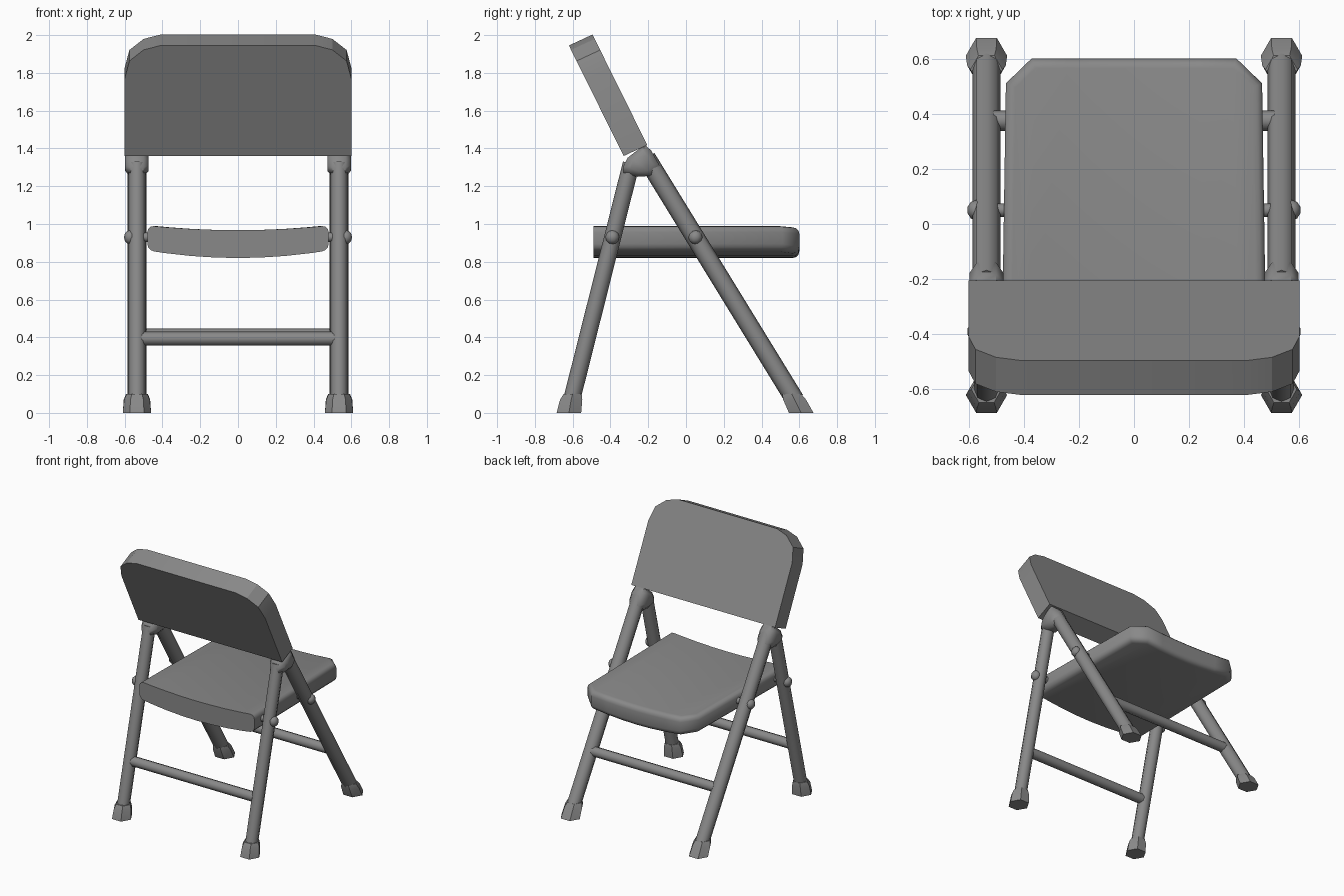
import bpy, bmesh, math
from mathutils import Vector

if "Cube" in bpy.data.objects:
    bpy.data.objects.remove(bpy.data.objects["Cube"], do_unlink=True)

grey = bpy.data.materials.new("painted grey")
grey.use_nodes = True
COLOUR = (0.25, 0.25, 0.25, 1)
grey.diffuse_color = COLOUR
grey.node_tree.nodes["Principled BSDF"].inputs["Base Color"].default_value = COLOUR


def finish(name, bm, angle=None):
    """Turn a bmesh into a named grey object, smooth below the given angle."""
    bmesh.ops.recalc_face_normals(bm, faces=bm.faces)
    mesh = bpy.data.meshes.new(name)
    bm.to_mesh(mesh)
    bm.free()
    mesh.materials.append(grey)
    ob = bpy.data.objects.new(name, mesh)
    bpy.context.collection.objects.link(ob)
    if angle:
        bpy.ops.object.select_all(action='DESELECT')
        ob.select_set(True)
        bpy.context.view_layer.objects.active = ob
        bpy.ops.object.shade_smooth_by_angle(angle=math.radians(angle))
    return ob


def loft(bm, rings):
    """Join rings of equal length into a closed solid."""
    loops = [[bm.verts.new(p) for p in ring] for ring in rings]
    n = len(loops[0])
    for a, b in zip(loops, loops[1:]):
        for i in range(n):
            j = (i + 1) % n
            bm.faces.new((a[i], a[j], b[j], b[i]))
    bm.faces.new(loops[0][::-1])
    bm.faces.new(loops[-1])


def tube(name, start, end, radius, sides=8):
    start, end = Vector(start), Vector(end)
    axis = end - start
    turn = axis.to_track_quat('Z', 'Y')
    bm = bmesh.new()
    loft(bm, [[c + turn @ Vector((radius * math.cos(t), radius * math.sin(t), 0))
               for t in (math.tau * i / sides for i in range(sides))]
              for c in (start, end)])
    return finish(name, bm, 50)


def foot(name, x, levels):
    """Hexagonal rubber foot; levels are (y, z, radius)."""
    bm = bmesh.new()
    loft(bm, [[(x + r * math.cos(i * math.pi / 3), y + r * math.sin(i * math.pi / 3), z)
               for i in range(6)] for y, z, r in levels])
    return finish(name, bm, 40)


def bolt(name, x, y, z):
    bm = bmesh.new()
    bmesh.ops.create_uvsphere(bm, u_segments=10, v_segments=6, radius=0.037)
    for v in bm.verts:
        v.co = Vector((v.co.x * 0.9 + x, v.co.y + y, v.co.z + z))
    return finish(name, bm, 60)


# Backrest: rounded-top slab swept through its thickness
bottom = Vector((0, -0.33, 1.36))
rise = Vector((0, -0.29, 0.585))
depth = Vector((0, 0.125, 0.058))
half = [(0.6, 0), (0.6, 0.7), (0.575, 0.86), (0.5, 0.96), (0.41, 1)]
outline = half + [(-x, t) for x, t in reversed(half)]
bm = bmesh.new()
loft(bm, [[bottom + rise * t + depth * k + Vector((x, 0, 0)) for x, t in outline]
          for k in (0, 1)])
finish("backrest", bm, 20)

# Seat: strips across the width, dished, with rolled sides and back edge
bm = bmesh.new()
FRONT, BACK = -0.49, 0.6
columns = [(0.48, 0.51), (0.385, BACK), (0.25, BACK), (0.12, BACK), (0, BACK)]
columns += [(-x, y) for x, y in reversed(columns[:-1])]


def section(x, back):
    dish = (x / 0.48) ** 2
    top, base = 0.967 + 0.025 * dish, 0.82 + 0.04 * dish
    taper = 1 - 0.035 * (back - FRONT) / (BACK - FRONT)
    return [(x, FRONT, base), (x * taper, back, base), (x * taper, back, top), (x, FRONT, top)]


loft(bm, [section(x, y) for x, y in columns])
bmesh.ops.recalc_face_normals(bm, faces=bm.faces)
rim = [e for e in bm.edges
       if e.calc_face_angle(0) > 1.1 and max(v.co.y for v in e.verts) > 0
       and abs(e.verts[0].co.z - e.verts[1].co.z) < 0.05]
bmesh.ops.bevel(bm, geom=rim, offset=0.035, segments=3, profile=0.5, affect='EDGES')
finish("seat", bm, 50)

# Hinge profile in the side plane (y, z)
HINGE = [(-0.335, 1.30), (-0.31, 1.35), (-0.22, 1.42), (-0.185, 1.39),
         (-0.14, 1.31), (-0.18, 1.255), (-0.26, 1.25), (-0.33, 1.27)]
X = 0.535

for side, s in (("left", 1), ("right", -1)):
    x = s * X
    tube(f"front_leg_{side}", (x, -0.605, 0.07), (x, -0.29, 1.32), 0.045)
    tube(f"rear_leg_{side}", (x, 0.576, 0.07), (x, -0.21, 1.35), 0.05)
    foot(f"front_foot_{side}", x, [(-0.62, 0, 0.075), (-0.608, 0.07, 0.068), (-0.6, 0.1, 0.055)])
    foot(f"rear_foot_{side}", x, [(0.61, 0, 0.075), (0.575, 0.07, 0.07), (0.56, 0.1, 0.058)])
    # Bolts on the outer side of each leg
    bolt(f"front_bolt_{side}", s * 0.572, -0.39, 0.93)
    bolt(f"rear_bolt_{side}", s * 0.572, 0.05, 0.93)
    # Seat pivots reaching from legs to seat
    for part, y in (("front", -0.39), ("rear", 0.05)):
        tube(f"{part}_pivot_{side}", (s * 0.45, y, 0.93), (x, y, 0.93), 0.025)
    # Hinge block under the backrest, narrowing to its faces
    bm = bmesh.new()
    loft(bm, [[(x + dx, -0.235 + (y + 0.235) * k, 1.325 + (z - 1.325) * k) for y, z in HINGE]
              for dx, k in ((-0.062, 0.6), (-0.035, 1), (0.035, 1), (0.062, 0.6))])
    finish(f"hinge_{side}", bm, 50)

# Cross bars between the legs
tube("front_cross_bar", (-0.51, -0.525, 0.393), (0.51, -0.525, 0.393), 0.037)
tube("rear_cross_bar", (-0.51, 0.375, 0.41), (0.51, 0.375, 0.41), 0.037)
